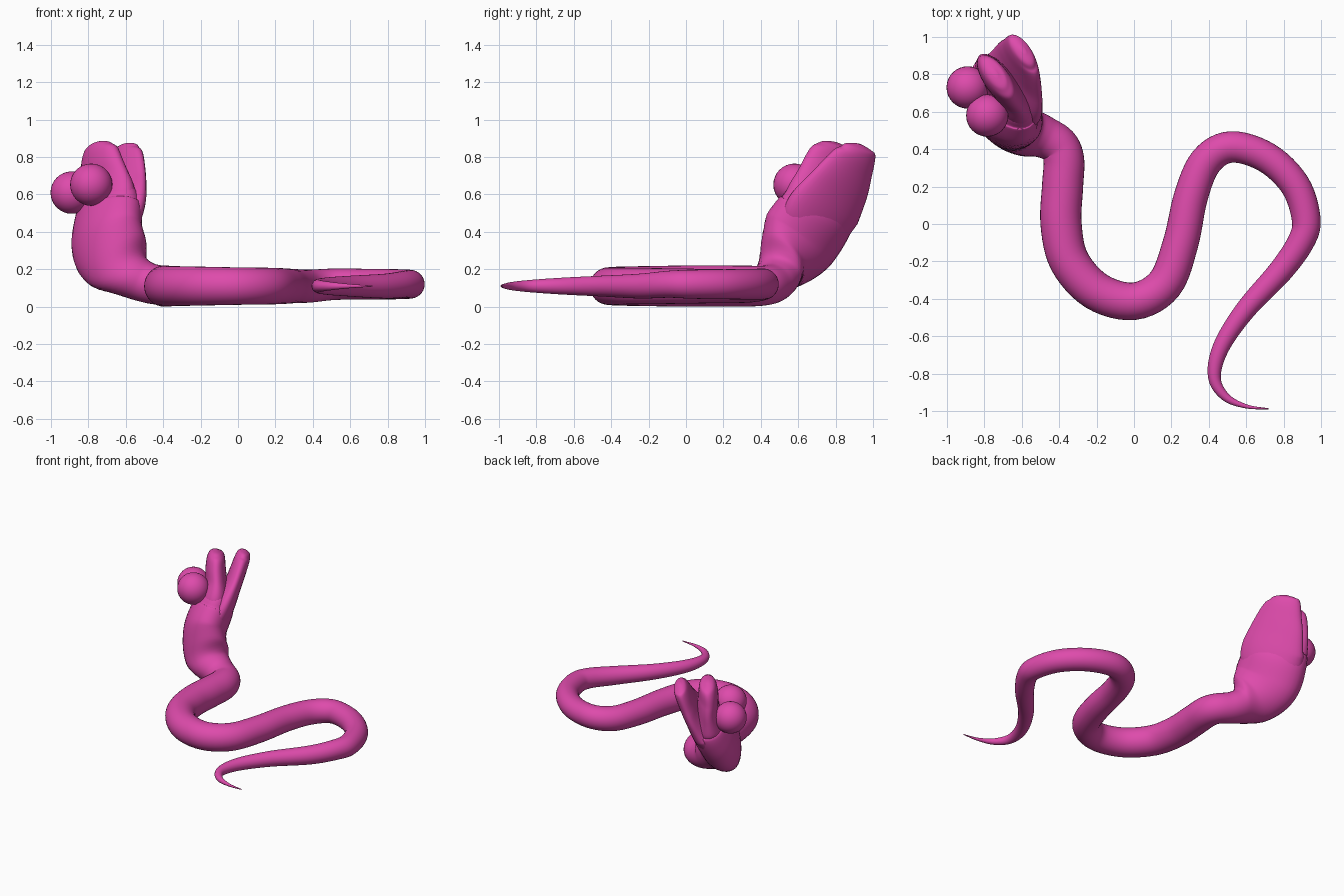
import bpy, bmesh, math
from mathutils import Vector

pink = bpy.data.materials.new("pink")
pink.diffuse_color = (0.73, 0.07, 0.41, 1)

# Head frame: origin between the eyes, forward / up / side axes
M = Vector((-0.837, 0.655, 0.631))
L = Vector((0.56, -0.80, 0.225)).normalized()
F = Vector((0.152, 0.364, 0.919))
F = (F - L * F.dot(L)).normalized()
U = L.cross(F)
Z = Vector((0, 0, 1))


def catmull(pts, steps):
    """Smooth interpolation of tuples of any length."""
    p = [pts[0]] + pts + [pts[-1]]
    out = []
    for i in range(1, len(p) - 2):
        for s in range(steps):
            t = s / steps
            out.append([0.5 * (2 * b + (c - a) * t + (2 * a - 5 * b + 4 * c - d) * t * t
                               + (3 * b - a - 3 * c + d) * t ** 3)
                        for a, b, c, d in zip(*p[i - 1:i + 3])])
    return out + [list(pts[-1])]


def loft(name, rows, steps=6, n=32):
    """Elliptical tube; row = x, y, z, half width, half height, blend of up axis to head up."""
    rows = catmull(rows, steps)
    c = [Vector(r[:3]) for r in rows]
    bm = bmesh.new()
    rings = []
    for i, r in enumerate(rows):
        t = (c[min(i + 1, len(c) - 1)] - c[max(i - 1, 0)]).normalized()
        up = Z.lerp(U, min(1, max(0, r[5])))
        up = (up - t * up.dot(t)).normalized()
        side = t.cross(up)
        a, b = max(r[3], 0.002), max(r[4], 0.002)
        rings.append([bm.verts.new(c[i] + side * a * math.cos(k * math.tau / n)
                                   + up * b * math.sin(k * math.tau / n)) for k in range(n)])
    for p, q in zip(rings, rings[1:]):
        for k in range(n):
            bm.faces.new((p[k], p[(k + 1) % n], q[(k + 1) % n], q[k]))
    bm.faces.new(rings[0][::-1])
    bm.faces.new(rings[-1])
    bmesh.ops.recalc_face_normals(bm, faces=bm.faces)
    for f in bm.faces:
        f.smooth = True
    me = bpy.data.meshes.new(name)
    bm.to_mesh(me)
    bm.free()
    me.materials.append(pink)
    ob = bpy.data.objects.new(name, me)
    bpy.context.collection.objects.link(ob)
    return ob


def head_rows(rows):
    """Rows of forward, up, sideways, half width, half height in the head frame."""
    return [(*(M + F * f + U * u + L * s), a, b, 1) for f, u, s, a, b in rows]


# Winding body lying flat, tail tip first: x, y, radius
flat = [(0.72, -0.988, 0.003), (0.60, -0.975, 0.011), (0.49, -0.925, 0.023),
        (0.43, -0.82, 0.034), (0.465, -0.66, 0.045), (0.595, -0.46, 0.055),
        (0.785, -0.25, 0.066), (0.895, -0.09, 0.072), (0.92, 0.03, 0.077),
        (0.86, 0.21, 0.080), (0.71, 0.355, 0.082), (0.52, 0.412, 0.084),
        (0.385, 0.335, 0.088), (0.305, 0.15, 0.091), (0.25, -0.10, 0.095),
        (0.165, -0.32, 0.098), (0.0, -0.413, 0.100), (-0.20, -0.36, 0.104),
        (-0.345, -0.20, 0.107), (-0.390, 0.0, 0.110), (-0.382, 0.20, 0.110),
        (-0.375, 0.34, 0.109)]
body = [(x, y, 0.11 + 0.01 * (0.07 < r < 0.086), r, r, 0) for x, y, r in flat]
# Neck rising and widening into the back of the head
body += [(-0.405, 0.42, 0.113, 0.107, 0.106, 0.05), (-0.49, 0.468, 0.13, 0.115, 0.108, 0.2),
         (-0.58, 0.495, 0.175, 0.145, 0.12, 0.45), (-0.655, 0.535, 0.255, 0.205, 0.14, 0.75),
         (-0.70, 0.605, 0.36, 0.245, 0.15, 1)]
body += head_rows([(-0.10, -0.18, 0.02, 0.24, 0.145), (-0.03, -0.175, 0.015, 0.222, 0.12),
                   (0.01, -0.17, 0.01, 0.18, 0.08), (0.03, -0.165, 0.01, 0.10, 0.04)])
loft("body", body)

# Open jaws, starting slim inside the back of the head
loft("upper_jaw", head_rows([
    (-0.19, -0.185, 0.01, 0.15, 0.06), (-0.10, -0.175, 0.01, 0.20, 0.108),
    (-0.02, -0.165, 0.01, 0.222, 0.105), (0.09, -0.135, 0, 0.195, 0.077),
    (0.18, -0.10, -0.005, 0.165, 0.07), (0.245, -0.08, -0.01, 0.135, 0.062),
    (0.28, -0.07, -0.01, 0.09, 0.045), (0.296, -0.067, -0.01, 0.02, 0.012)]))
loft("lower_jaw", head_rows([
    (-0.25, -0.19, 0.01, 0.15, 0.06), (-0.15, -0.21, 0.015, 0.215, 0.10),
    (-0.05, -0.235, 0.02, 0.232, 0.085), (0.09, -0.253, 0, 0.20, 0.064),
    (0.20, -0.257, -0.015, 0.165, 0.058), (0.29, -0.257, -0.03, 0.128, 0.054),
    (0.335, -0.255, -0.03, 0.092, 0.042), (0.355, -0.255, -0.03, 0.02, 0.012)]))

# Pair of eyes on top of the head
for name, s in (("left_eye", -1), ("right_eye", 1)):
    bpy.ops.mesh.primitive_uv_sphere_add(segments=32, ring_count=16, radius=0.113,
                                         location=M + L * 0.094 * s)
    eye = bpy.context.object
    eye.name = name
    eye.data.materials.append(pink)
    bpy.ops.object.shade_smooth()
